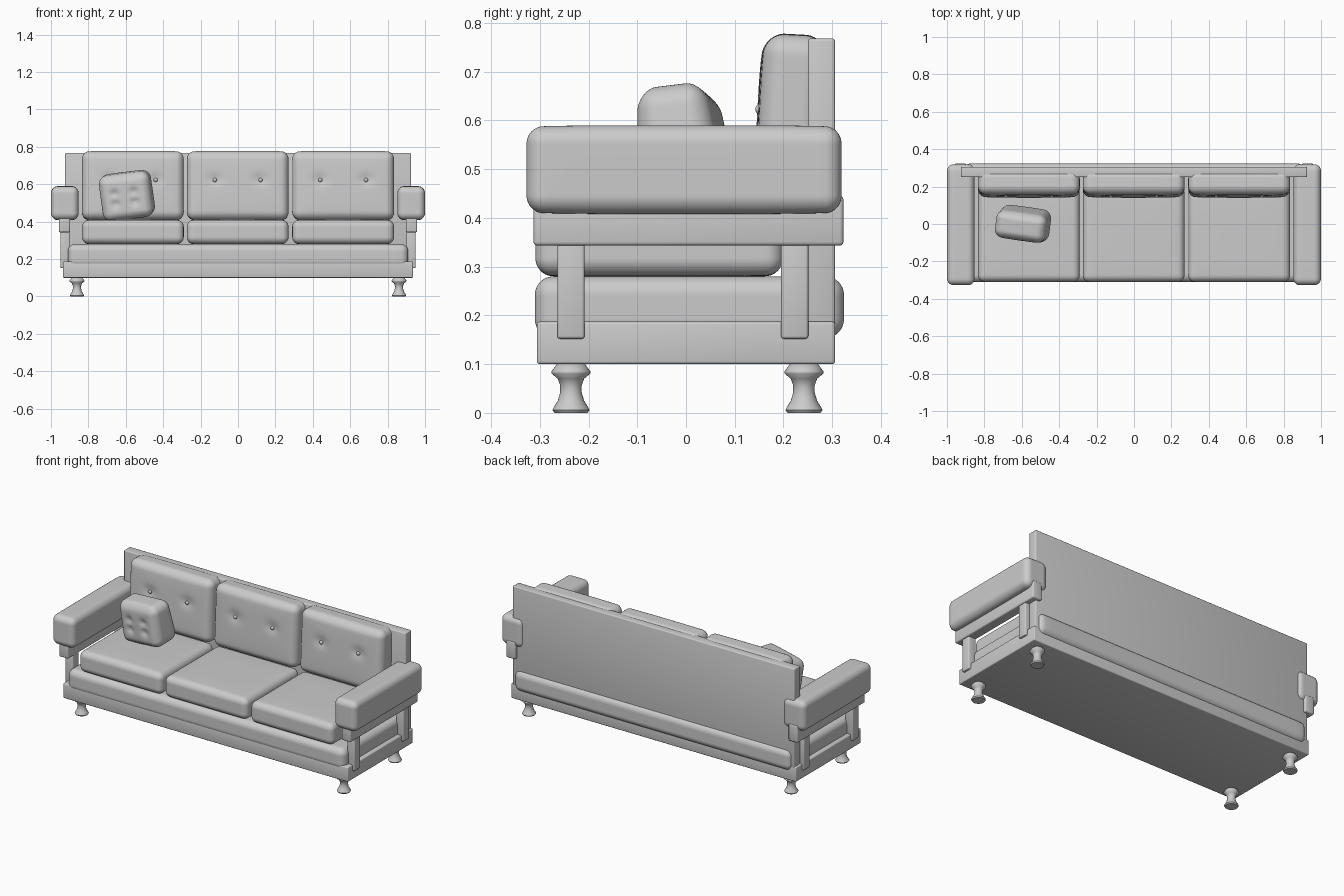
import bpy, bmesh, math
from mathutils import Vector

if "Cube" in bpy.data.objects:
    bpy.data.objects.remove(bpy.data.objects["Cube"])


def finish(name, bm, loc=(0, 0, 0), rot=(0, 0, 0), angle=40):
    me = bpy.data.meshes.new(name)
    bmesh.ops.recalc_face_normals(bm, faces=bm.faces)
    bm.to_mesh(me)
    bm.free()
    ob = bpy.data.objects.new(name, me)
    bpy.context.collection.objects.link(ob)
    ob.location = loc
    ob.rotation_euler = [math.radians(a) for a in rot]
    bpy.ops.object.select_all(action='DESELECT')
    ob.select_set(True)
    bpy.context.view_layer.objects.active = ob
    bpy.ops.object.shade_smooth_by_angle(angle=math.radians(angle))
    return ob


def board(name, lo, hi, bevel=0.006):
    """Wooden board between two corners, with softened edges."""
    lo, hi = Vector(lo), Vector(hi)
    lo, hi = (Vector(map(min, lo, hi)), Vector(map(max, lo, hi)))
    bm = bmesh.new()
    bmesh.ops.create_cube(bm, size=1)
    bmesh.ops.scale(bm, vec=hi - lo, verts=bm.verts)
    bmesh.ops.bevel(bm, geom=bm.edges[:], offset=bevel, segments=3,
                    profile=0.5, affect='EDGES')
    return finish(name, bm, (lo + hi) / 2)


def cushion(name, half, r, loc, rot=(0, 0, 0), puff=(0, 0, 0), dimples=(), taper=0):
    """Rounded box with bulging faces; dimples are (x, z, depth, radius) on the front."""
    bm = bmesh.new()
    bmesh.ops.create_cube(bm, size=2)
    bmesh.ops.subdivide_edges(bm, edges=bm.edges[:], cuts=29, use_grid_fill=True)

    def spread(u, h):
        a = abs(u)
        if a <= 0.7:
            v = a / 0.7 * (h - r)
        else:
            v = h - r + r * math.tan((a - 0.7) / 0.3 * math.pi / 4)
        return math.copysign(v, u)

    for v in bm.verts:
        p = Vector([spread(v.co[i], half[i]) for i in range(3)])
        core = Vector([max(r - half[i], min(half[i] - r, p[i])) for i in range(3)])
        p = core + (p - core).normalized() * r
        n = [p[i] / half[i] for i in range(3)]
        q = p.copy()
        for i in range(3):
            j, k = (i + 1) % 3, (i + 2) % 3
            q[i] += puff[i] * n[i] * max(0, 1 - n[j] ** 4) * max(0, 1 - n[k] ** 4)
        if p.y < 0:
            for x, z, depth, rad in dimples:
                d2 = (p.x - x) ** 2 + (p.z - z) ** 2
                q.y += depth * math.exp(-d2 / rad ** 2) * -n[1]
        q.y *= 1 - taper * n[2]
        v.co = q
    return finish(name, bm, loc, rot, 60)


def leg(name, x, y):
    """Turned foot, lathed from a profile."""
    prof = [(0, 0), (0.034, 0), (0.038, 0.006), (0.035, 0.012), (0.027, 0.025),
            (0.022, 0.042), (0.022, 0.056), (0.027, 0.07), (0.04, 0.081),
            (0.04, 0.085), (0.029, 0.1), (0, 0.102)]
    bm = bmesh.new()
    vs = [bm.verts.new((a, 0, z)) for a, z in prof]
    es = [bm.edges.new(p) for p in zip(vs, vs[1:])]
    bmesh.ops.spin(bm, geom=vs + es, cent=(0, 0, 0), axis=(0, 0, 1),
                   angle=math.tau, steps=32)
    bmesh.ops.remove_doubles(bm, verts=bm.verts, dist=1e-5)
    finish(name, bm, (x, y, 0), angle=50)


# Frame: base, upholstered apron and back panel
board("base", (-0.936, -0.306, 0.1), (0.936, 0.306, 0.187))
cushion("base_cushion", (0.91, 0.317, 0.063), 0.038, (0, 0.007, 0.217))
board("back_panel", (-0.925, 0.25, 0.18), (0.925, 0.306, 0.768))

# Arms and legs on both sides
for s, side in ((-1, "left"), (1, "right")):
    for y, end in ((-0.236, "front"), (0.223, "back")):
        board(f"{side}_{end}_arm_post", (s * 0.9, y - 0.028, 0.152),
              (s * 0.95, y + 0.028, 0.36))
    board(f"{side}_arm_rail", (s * 0.897, -0.313, 0.343),
          (s * 0.958, 0.323, 0.445), 0.008)
    cushion(f"{side}_armrest", (0.073, 0.323, 0.088), 0.034,
            (s * 0.926, -0.004, 0.499), puff=(0.001, 0, 0.003))
    for y, end in ((-0.236, "front"), (0.242, "back")):
        leg(f"{side}_{end}_leg", s * 0.861, y)

# Three seats, each with a buttoned back cushion
for i, cx in enumerate((-0.562, -0.002, 0.562), 1):
    cushion(f"seat_cushion_{i}", (0.272, 0.254, 0.062), 0.034,
            (cx, -0.055, 0.345), puff=(0, 0, 0.006))
    cushion(f"back_cushion_{i}", (0.272, 0.062, 0.182), 0.04,
            (cx, 0.215, 0.592), (-3, 0, 0), (0, 0.008, 0.003),
            [(b, 0.03, 0.012, 0.03) for b in (-0.122, 0.122)])
    for b, nm in ((-0.122, "a"), (0.122, "b")):
        bm = bmesh.new()
        bmesh.ops.create_uvsphere(bm, u_segments=16, v_segments=10, radius=0.011)
        bmesh.ops.scale(bm, vec=(1, 0.8, 1), verts=bm.verts)
        finish(f"button_{i}{nm}", bm, (cx + b, 0.151, 0.623), angle=80)

# Loose throw pillow
cushion("throw_pillow", (0.135, 0.076, 0.118), 0.04, (-0.594, -0.005, 0.54),
        (7, -7, -8), (0.002, 0.008, 0.006),
        [(x, z, 0.012, 0.022) for x in (-0.055, 0.05) for z in (-0.03, 0.025)], 0.12)
